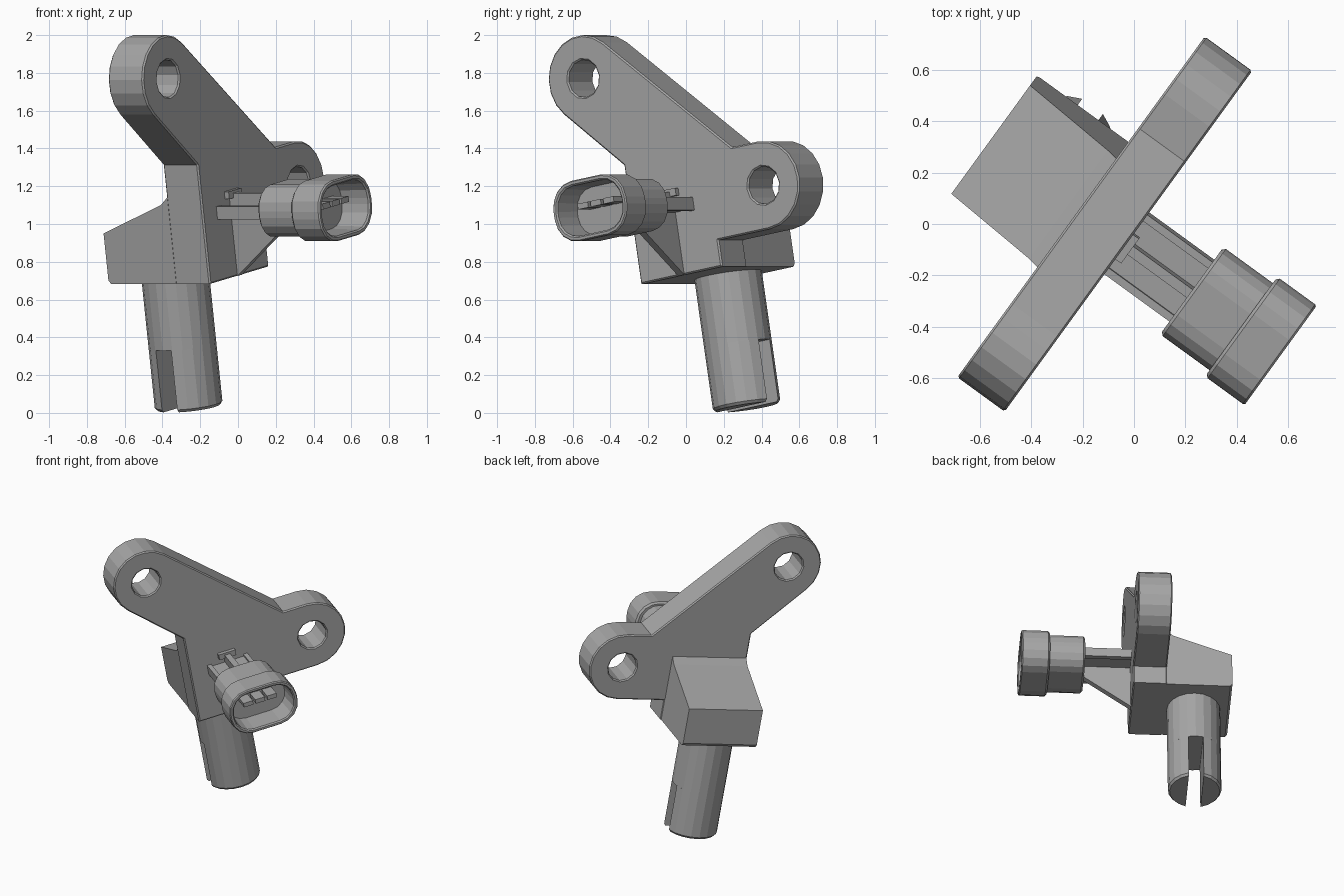
import bpy, bmesh
from math import sin, cos, pi, radians, asin
from mathutils import Matrix, Vector

if "Cube" in bpy.data.objects:
    bpy.data.objects.remove(bpy.data.objects["Cube"])

grey = bpy.data.materials.new("plastic_grey")
grey.use_nodes = True
colour = (0.38, 0.38, 0.38, 1)
grey.diffuse_color = colour
grey.node_tree.nodes["Principled BSDF"].inputs["Base Color"].default_value = colour

# Sensor frame: x across the plate, y up the probe axis, z out through the connector
turn, tilt = radians(54), radians(10)
across = Vector((cos(turn), sin(turn), 0))
up = Vector((0, 0, 1))
side = across * cos(tilt) + up * sin(tilt)
axis = up * cos(tilt) - across * sin(tilt)
out = side.cross(axis)
FRAME = Matrix((side, axis, out)).transposed().to_4x4()
FRAME.translation = across * -0.015 + up * 0.728


def place(name, mesh):
    ob = bpy.data.objects.new(name, mesh)
    bpy.context.collection.objects.link(ob)
    ob.matrix_world = FRAME
    mesh.materials.append(grey)
    return ob


def loft(name, rings, bevel=0):
    """Skin a list of equal point rings and cap both ends."""
    bm = bmesh.new()
    loops = [[bm.verts.new(p) for p in ring] for ring in rings]
    for low, high in zip(loops, loops[1:]):
        for i in range(len(low)):
            bm.faces.new((low[i - 1], low[i], high[i], high[i - 1]))
    bm.faces.new(loops[0])
    bm.faces.new(loops[-1])
    bmesh.ops.recalc_face_normals(bm, faces=bm.faces)
    mesh = bpy.data.meshes.new(name)
    bm.to_mesh(mesh)
    bm.free()
    ob = place(name, mesh)
    if bevel:
        mod = ob.modifiers.new("soft_edges", "BEVEL")
        mod.width, mod.segments, mod.limit_method = bevel, 1, "ANGLE"
    return ob


def box(name, x, y, z):
    return loft(name, [[(x[0], y[0], d), (x[1], y[0], d),
                        (x[1], y[1], d), (x[0], y[1], d)] for d in z])


def slab(name, profile, half):
    """Extrude a (depth, height) profile sideways."""
    return loft(name, [[(s * half, h, d) for d, h in profile] for s in (-1, 1)])


def arc(cx, cy, r, start, end, n):
    angles = [radians(start + (end - start) * i / n) for i in range(n + 1)]
    return [(cx + r * cos(t), cy + r * sin(t)) for t in angles]


# Mounting plate with two drilled ears
EAR_A, EAR_B = (-0.452, 1.138), (0.61, 0.377)
outline = ([(-0.27, 0), (0.27, 0), (0.27, 0.142)]
           + arc(*EAR_B, 0.235, -90, 90, 10)
           + [(0.441, 0.612)]
           + arc(*EAR_A, 0.23, 46.5, 226, 10)
           + [(-0.27, 0.64)])
curve = bpy.data.curves.new("mounting_plate_outline", "CURVE")
curve.dimensions, curve.fill_mode = "2D", "BOTH"
EDGE = 0.008
curve.extrude, curve.bevel_depth, curve.bevel_resolution = 0.114 - EDGE, EDGE, 0
curve.offset = -EDGE
for loop in (outline, arc(*EAR_A, 0.1, 0, 330, 11), arc(*EAR_B, 0.1, 0, 330, 11)):
    spline = curve.splines.new("POLY")
    spline.points.add(len(loop) - 1)
    for point, (x, y) in zip(spline.points, loop):
        point.co = (x, y, 0, 1)
    spline.use_cyclic_u = True
temp = bpy.data.objects.new("plate_outline", curve)
bpy.context.collection.objects.link(temp)
bpy.context.view_layer.update()
plate_mesh = bpy.data.meshes.new_from_object(
    temp.evaluated_get(bpy.context.evaluated_depsgraph_get()))
bpy.data.objects.remove(temp)
plate_mesh.transform(Matrix.Translation((0, 0, -0.092)))
plate_mesh.shade_flat()
place("mounting_plate", plate_mesh)

# Body block behind the plate, with sloping top
slab("body_block", [(-0.1, 0), (-0.63, 0), (-0.645, 0.02), (-0.645, 0.272),
                    (-0.25, 0.425), (-0.205, 0.465), (-0.1, 0.465)], 0.265)

# Probe: round shank ending in two prongs either side of a slot
R, DEPTH, SLOT, TIP = 0.18, -0.40, 0.05, -0.708
loft("probe_shank", [[(x, h, y) for x, y in arc(0, DEPTH, R, 0, 342, 19)]
                     for h in (0.05, -0.374)])
for label, s in (("front", 1), ("back", -1)):
    rings = []
    for h, r in ((-0.374, R), (TIP + 0.015, R), (TIP, R - 0.012)):
        a = asin(SLOT / r) * 180 / pi
        rings.append([(x, h, DEPTH + s * y) for x, y in arc(0, 0, r, a, 180 - a, 8)])
    loft("probe_prong_" + label, rings)


# Connector: lofted rounded rectangles, folding inwards to form the socket
MID = 0.363


def rounded(w, h, depth):
    r = h * 0.88
    pts = []
    for i, (sx, sy) in enumerate(((1, 1), (-1, 1), (-1, -1), (1, -1))):
        pts += arc(sx * (w - r), MID + sy * (h - r), r, 90 * i, 90 * i + 90, 4)
    return [(x, y, depth) for x, y in pts]


sections = [(0.198, 0.128, 0.335), (0.21, 0.14, 0.347), (0.21, 0.14, 0.573),
            (0.228, 0.15, 0.573), (0.24, 0.162, 0.585), (0.24, 0.162, 0.755),
            (0.234, 0.156, 0.763), (0.22, 0.142, 0.763), (0.212, 0.134, 0.755),
            (0.205, 0.128, 0.59)]
loft("connector_shell", [rounded(*s) for s in sections])

# Contact blades in the socket
for i, x in enumerate((-0.085, 0, 0.085)):
    box("contact_blade_%d" % (i + 1), (x - 0.034, x + 0.034), (0.375, 0.405), (0.57, 0.70))

# Neck: flat bar, raised edges, upright rib and cross tab
box("neck_bar", (-0.14, 0.14), (0.335, 0.38), (0, 0.36))
for label, s in (("left", 1), ("right", -1)):
    box("neck_edge_" + label, sorted((s * 0.115, s * 0.145)), (0.325, 0.395), (0, 0.36))
box("neck_rib", (-0.02, 0.02), (0.36, 0.445), (0, 0.36))
box("neck_tab", (-0.06, 0.06), (0.42, 0.46), (0.01, 0.05))

# Triangular gusset under the connector
slab("gusset", [(0, 0), (0.022, 0), (0.345, 0.25), (0.345, 0.35), (0, 0.35)], 0.02)
